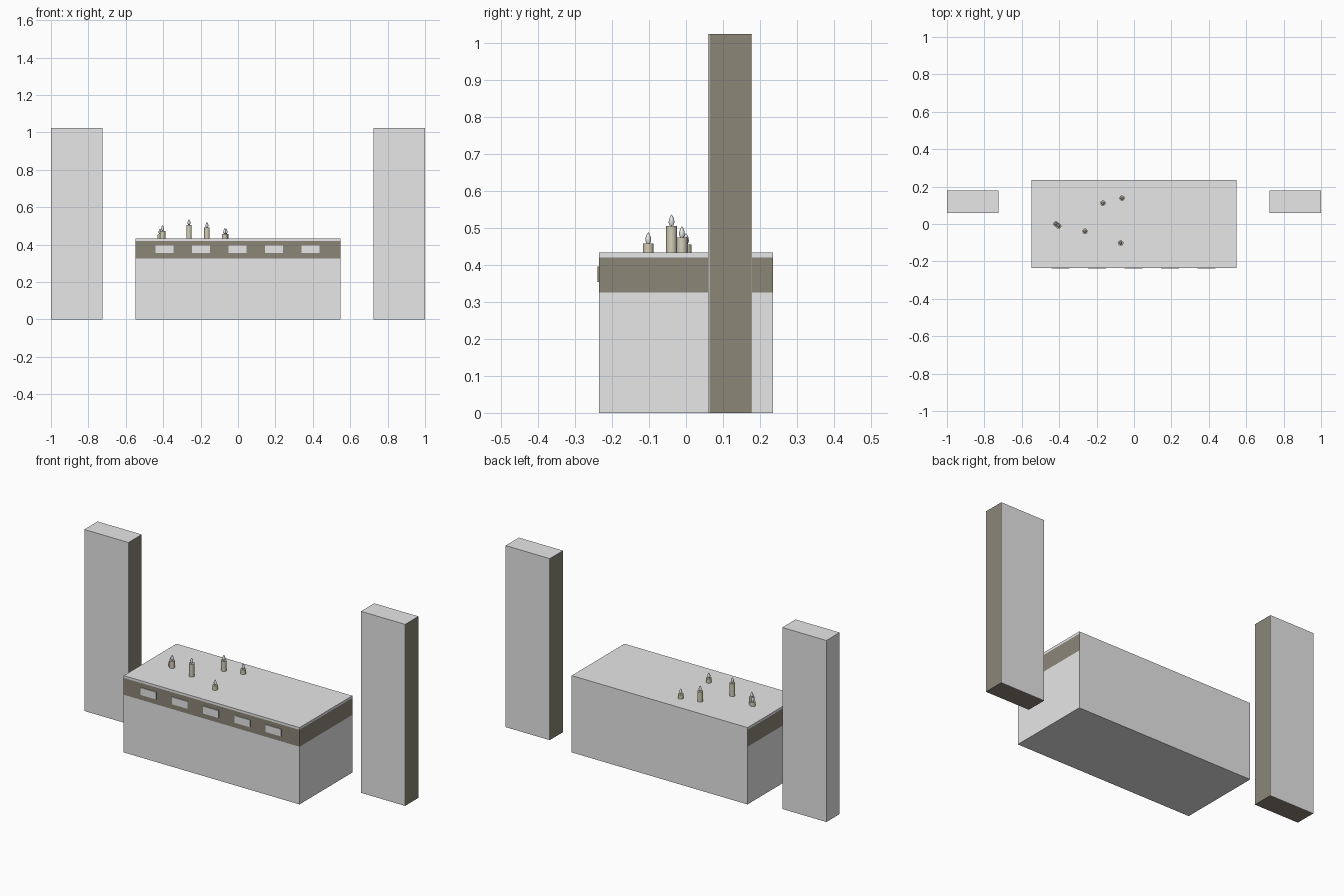
import bpy
import bmesh
from mathutils import Matrix, Vector

if "Cube" in bpy.data.objects:
    bpy.data.objects.remove(bpy.data.objects["Cube"])


def material(name, rgb):
    m = bpy.data.materials.new(name)
    m.use_nodes = True
    m.diffuse_color = (*rgb, 1)
    m.node_tree.nodes["Principled BSDF"].inputs["Base Color"].default_value = (*rgb, 1)
    return m


GREY = material("pale grey", (0.8, 0.8, 0.8))
BROWN = material("dull brown", (0.265, 0.24, 0.187))
WAX = material("candle wax", (0.66, 0.61, 0.48))


def finish(name, bm, mats, rule=None):
    """Turn a bmesh into an object; rule picks a material from a face normal."""
    bm.normal_update()
    if rule:
        for f in bm.faces:
            f.material_index = rule(f.normal)
    mesh = bpy.data.meshes.new(name)
    bm.to_mesh(mesh)
    bm.free()
    for m in mats:
        mesh.materials.append(m)
    ob = bpy.data.objects.new(name, mesh)
    bpy.context.collection.objects.link(ob)
    return ob


def box(name, lo, hi, mats, rule=None):
    lo, hi = Vector(lo), Vector(hi)
    bm = bmesh.new()
    bmesh.ops.create_cube(bm, size=1, matrix=Matrix.Translation((lo + hi) / 2)
                          @ Matrix.Diagonal((*(hi - lo), 1)))
    return finish(name, bm, mats, rule)


def lathe(name, profile, centre, mat, sides=16):
    """Revolve (radius, height) points around a vertical axis."""
    bm = bmesh.new()
    verts = [bm.verts.new((r, 0, z)) for r, z in profile]
    edges = [bm.edges.new(pair) for pair in zip(verts, verts[1:])]
    bmesh.ops.spin(bm, geom=verts + edges, axis=(0, 0, 1), cent=(0, 0, 0),
                   angle=6.283185307, steps=sides)
    bmesh.ops.remove_doubles(bm, verts=bm.verts, dist=0.0001)
    bmesh.ops.recalc_face_normals(bm, faces=bm.faces)
    bmesh.ops.translate(bm, verts=bm.verts, vec=centre)
    ob = finish(name, bm, [mat])
    for p in ob.data.polygons:
        p.use_smooth = True
    bpy.ops.object.select_all(action="DESELECT")
    ob.select_set(True)
    bpy.context.view_layer.objects.active = ob
    bpy.ops.object.shade_smooth_by_angle(angle=0.7)
    return ob


# Altar: plain block, banded course, top slab
W, D, TOP = 0.548, 0.235, 0.433
box("altar_base", (-W, -D, 0), (W, D, 0.325), [GREY])
box("altar_band", (-W, -D, 0.325), (W, D, 0.42), [BROWN, GREY],
    lambda n: int(n.y > 0.5))
box("altar_top", (-W, -D, 0.42), (W, D, TOP), [GREY])

# Row of raised plates on the front of the band
for i in range(5):
    x = (i - 2) * 0.195 - 0.002
    box(f"band_plate_{i + 1}", (x - 0.048, -D - 0.004, 0.354), (x + 0.048, -D, 0.395),
        [GREY, BROWN], lambda n: int(abs(n.x) > 0.5))

# Side pillars: dark core between thin pale facings
HEIGHT, FRONT, BACK, SKIN = 1.023, 0.06, 0.178, 0.003
for side, name in ((1, "left"), (-1, "right")):
    x0, x1 = sorted((side * 0.725, side * 1.0))
    for part, y0, y1 in (("front_facing", FRONT, FRONT + SKIN),
                         ("back_facing", BACK - SKIN, BACK)):
        box(f"{name}_pillar_{part}", (x0, y0, 0), (x1, y1, HEIGHT), [GREY])
    box(f"{name}_pillar_core", (x0, FRONT + SKIN, 0), (x1, BACK - SKIN, HEIGHT),
        [BROWN, GREY],
        lambda n, s=side: int(n.z > 0.5 or (s < 0 and n.x < -0.5)))

# Candles: x, y, height of the wax top
candles = [(-0.417, 0.0, 0.455), (-0.403, -0.011, 0.473), (-0.262, -0.039, 0.505),
           (-0.166, 0.111, 0.49), (-0.064, 0.138, 0.457), (-0.071, -0.102, 0.457)]
R = 0.0145
for i, (x, y, z) in enumerate(candles, 1):
    lathe(f"candle_{i}", [(0, TOP), (R, TOP), (R, z), (0, z)], (x, y, 0), WAX)
    lathe(f"flame_{i}", [(0, 0), (0.005, 0.001), (0.008, 0.009), (0.007, 0.017),
                         (0.004, 0.025), (0, 0.031)], (x, y, z), GREY, 12)
